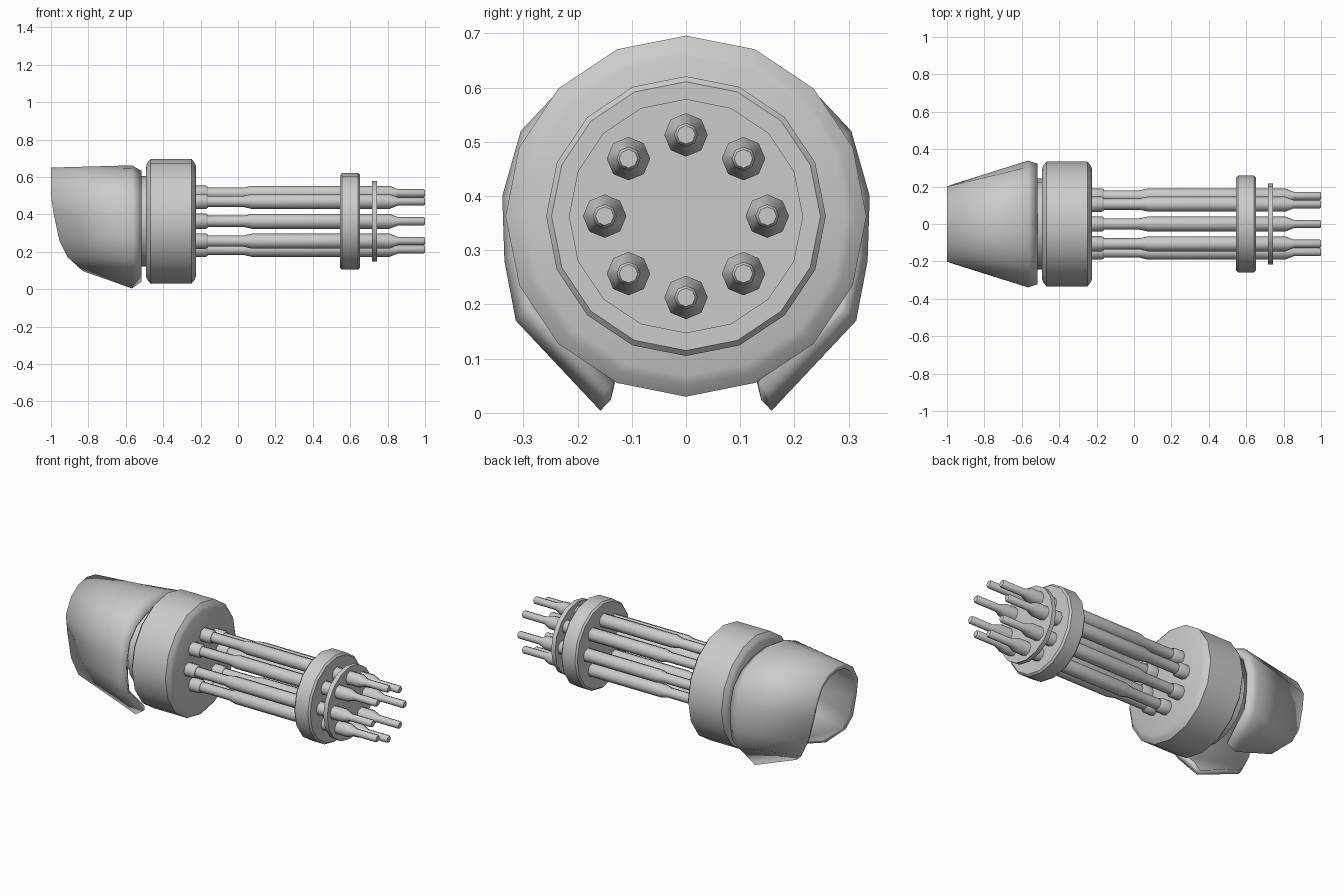
import bpy, bmesh, math

if "Cube" in bpy.data.objects:
    bpy.data.objects.remove(bpy.data.objects["Cube"])

CZ = 0.363  # height of the gun axis


def finish(name, bm, angle=35):
    me = bpy.data.meshes.new(name)
    bm.to_mesh(me)
    bm.free()
    for p in me.polygons:
        p.use_smooth = True
    me.set_sharp_from_angle(angle=math.radians(angle))
    ob = bpy.data.objects.new(name, me)
    bpy.context.collection.objects.link(ob)
    return ob


def lathe(name, profile, sides, y=0.0, z=CZ, angle=35):
    """Closed turned solid along x from (x, radius) pairs."""
    bm = bmesh.new()
    rings = []
    for x, r in profile:
        rings.append([bm.verts.new((x, y + r * math.sin(2 * math.pi * i / sides),
                                    z + r * math.cos(2 * math.pi * i / sides)))
                      for i in range(sides)])
    for a, b in zip(rings, rings[1:]):
        for i in range(sides):
            j = (i + 1) % sides
            bm.faces.new((a[i], a[j], b[j], b[i]))
    bm.faces.new(rings[0])
    bm.faces.new(rings[-1])
    bmesh.ops.recalc_face_normals(bm, faces=bm.faces)
    return finish(name, bm, angle)


# Main drum, neck behind it, and the two barrel clamps
lathe("drum", [(-0.492, 0.295), (-0.485, 0.312), (-0.468, 0.333), (-0.248, 0.333),
               (-0.232, 0.312), (-0.225, 0.295)], 16, angle=50)
lathe("neck", [(-0.56, 0.242), (-0.48, 0.242)], 16)
lathe("barrel_clamp", [(0.546, 0.248), (0.556, 0.258), (0.642, 0.258), (0.652, 0.248)], 16)
lathe("front_disc", [(0.716, 0.216), (0.742, 0.216)], 16)

# Eight barrels with octagonal collars
for i in range(8):
    a = i * math.pi / 4
    y, z = 0.15 * math.sin(a), CZ + 0.15 * math.cos(a)
    lathe(f"collar_{i}", [(-0.23, 0.041), (-0.172, 0.041), (-0.16, 0.033)], 8, y, z, 50)
    lathe(f"barrel_{i}", [(-0.17, 0.030), (0.03, 0.030), (0.075, 0.040), (0.81, 0.040),
                          (0.855, 0.022), (0.993, 0.022), (1.0, 0.017)], 8, y, z, 50)

# Rear shroud: open arch lofted from the front section to a swept rear rim
front = [(0, 0.662), (0.125, 0.645), (0.23, 0.6), (0.305, 0.52), (0.339, 0.4),
         (0.335, 0.28), (0.314, 0.17), (0.158, 0.004)]
rear = [(-1, 0, 0.65), (-1, 0.08, 0.635), (-1, 0.15, 0.59), (-1, 0.2, 0.5),
        (-0.985, 0.207, 0.4), (-0.955, 0.215, 0.26), (-0.91, 0.21, 0.17), (-0.83, 0.135, 0.097)]
lip = [(-0.515, y * 0.95, CZ + (z - CZ) * 0.9) for y, z in front]
rows = [lip, [(-0.567, y, z) for y, z in front], rear]
bm = bmesh.new()
grid = []
for row in rows:
    full = [(x, -y, z) for x, y, z in reversed(row[1:])] + row
    grid.append([bm.verts.new(p) for p in full])
for a, b in zip(grid, grid[1:]):
    for k in range(len(a) - 1):
        bm.faces.new((a[k], a[k + 1], b[k + 1], b[k]))
shroud = finish("rear_shroud", bm, 40)
mod = shroud.modifiers.new("thickness", 'SOLIDIFY')
mod.thickness = 0.028
mod.offset = -1
